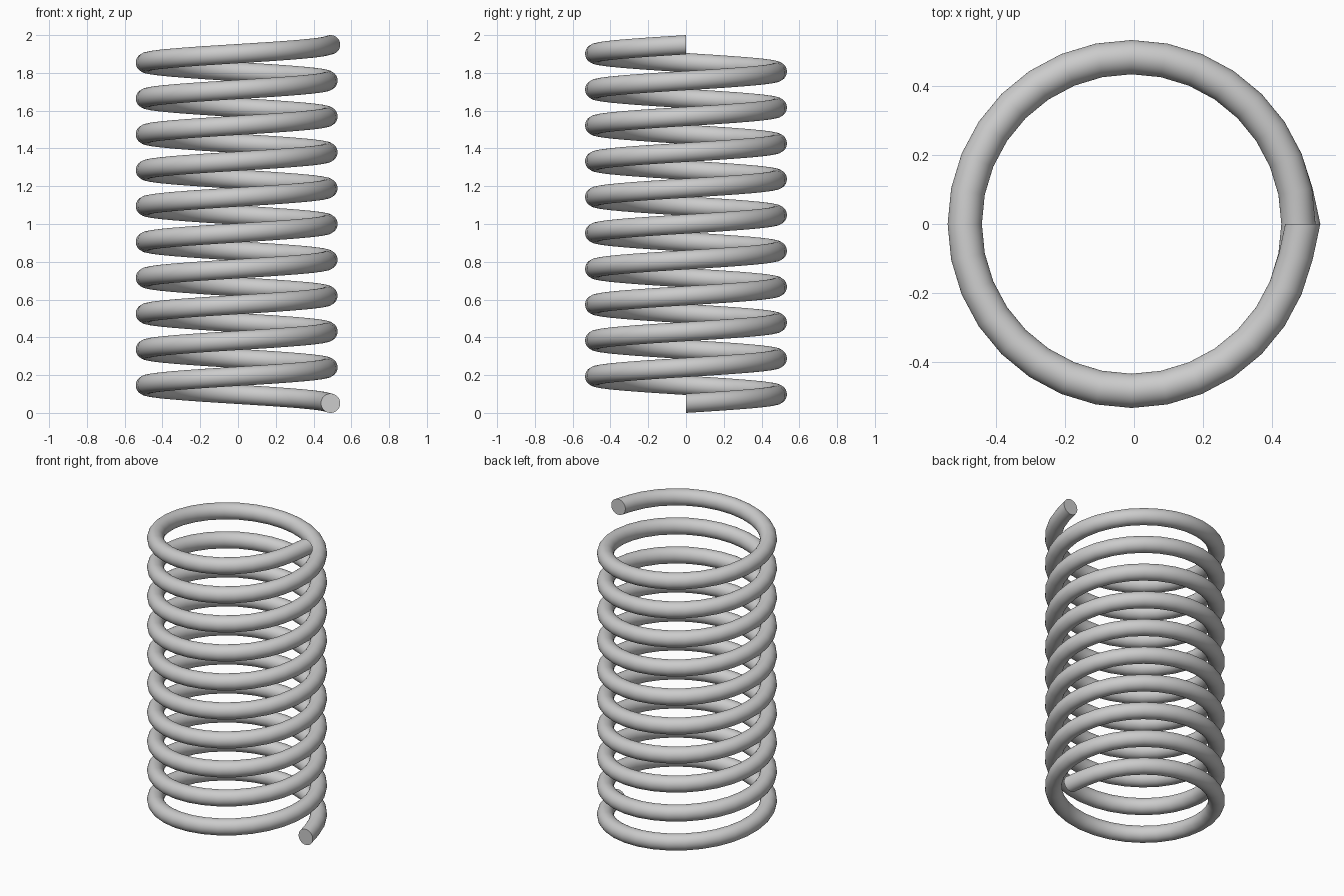
import bpy, bmesh
from math import cos, sin, tau

if "Cube" in bpy.data.objects:
    bpy.data.objects.remove(bpy.data.objects["Cube"])

TURNS, STEPS, SIDES = 10, 16, 32      # coils, cage rings per coil, wire sides
RADIUS, WIRE = 0.497, 0.0513          # coil radius, wire radius (cage)
HALF = 0.051                          # wire radius after smoothing
PITCH = (2 - 2 * HALF) / TURNS
SHIFT = -0.007                        # centres the coil with its protruding ends

bm = bmesh.new()
crease = bm.edges.layers.float.new("crease_edge")


def wire_ring(i):
    """Upright circle of wire at step i along the helix."""
    a = tau * i / STEPS
    ring = []
    for k in range(SIDES):
        t = tau * k / SIDES
        r = RADIUS + WIRE * cos(t)
        z = HALF + PITCH * i / STEPS + WIRE * sin(t)
        ring.append(bm.verts.new((r * cos(a) + SHIFT, r * sin(a), z)))
    return ring


# Coiled wire
rings = [wire_ring(i) for i in range(TURNS * STEPS + 1)]
for p, q in zip(rings, rings[1:]):
    for k in range(SIDES):
        n = (k + 1) % SIDES
        bm.faces.new((p[k], p[n], q[n], q[k])).smooth = True

# Flat cut ends with sharp rims
for ring in (rings[0], rings[-1]):
    cap = bm.faces.new(ring)
    for e in cap.edges:
        e[crease] = 1.0
        e.smooth = False
bmesh.ops.recalc_face_normals(bm, faces=bm.faces)

mesh = bpy.data.meshes.new("coil_spring")
bm.to_mesh(mesh)
bm.free()
spring = bpy.data.objects.new("coil_spring", mesh)
bpy.context.collection.objects.link(spring)

# Rounding of the coil
sub = spring.modifiers.new("smooth", 'SUBSURF')
sub.levels = sub.render_levels = 1
